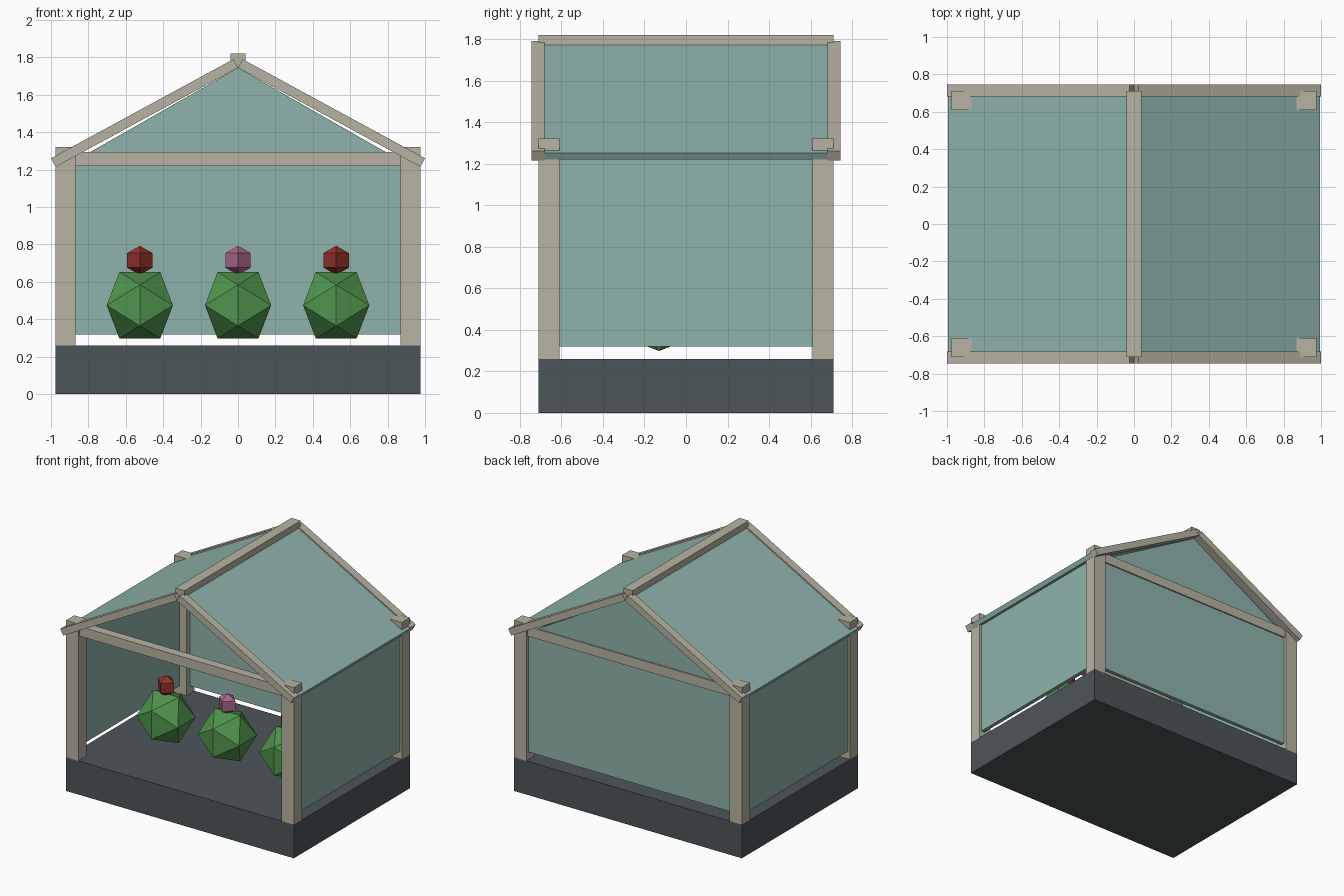
import bpy, bmesh, math
from mathutils import Vector

if "Cube" in bpy.data.objects:
    bpy.data.objects.remove(bpy.data.objects["Cube"], do_unlink=True)


def material(name, r, g, b):
    m = bpy.data.materials.new(name)
    m.use_nodes = True
    m.diffuse_color = (r, g, b, 1)
    m.node_tree.nodes["Principled BSDF"].inputs["Base Color"].default_value = (r, g, b, 1)
    return m


WOOD = material("pale wood", 0.48, 0.45, 0.37)
STONE = material("dark slate", 0.073, 0.09, 0.099)
GLASS = material("green glass", 0.28, 0.45, 0.41)
LEAF = material("leaf green", 0.08, 0.30, 0.075)
RED = material("red petals", 0.30, 0.033, 0.024)
PINK = material("pink petals", 0.42, 0.14, 0.28)


def finish(bm, name, mat):
    bmesh.ops.recalc_face_normals(bm, faces=bm.faces)
    me = bpy.data.meshes.new(name)
    bm.to_mesh(me)
    bm.free()
    me.materials.append(mat)
    ob = bpy.data.objects.new(name, me)
    bpy.context.collection.objects.link(ob)
    return ob


def prism(name, mat, outline, y0, y1):
    """Extrude an x-z outline from y0 to y1."""
    bm = bmesh.new()
    face = bm.faces.new([bm.verts.new((x, y0, z)) for x, z in outline])
    ext = bmesh.ops.extrude_face_region(bm, geom=[face])
    moved = [v for v in ext["geom"] if isinstance(v, bmesh.types.BMVert)]
    bmesh.ops.translate(bm, verts=moved, vec=(0, y1 - y0, 0))
    return finish(bm, name, mat)


def box(name, mat, x0, x1, y0, y1, z0, z1):
    return prism(name, mat, [(x0, z0), (x1, z0), (x1, z1), (x0, z1)], y0, y1)


# Roof slope: underside runs from the eave up to the apex
EAVE, APEX = Vector((0.975, 1.215)), Vector((0, 1.745))
run = (APEX - EAVE).normalized()
up = Vector((-run.y, run.x)) * -1


def slope(name, mat, side, low, high, y0, y1):
    pts = [EAVE + up * low, APEX + up * low, APEX + up * high, EAVE + up * high]
    return prism(name, mat, [(p.x * side, p.y) for p in pts], y0, y1)


# Base and ridge
box("base", STONE, -0.975, 0.975, -0.71, 0.71, 0, 0.26)
box("ridge_beam", WOOD, -0.04, 0.04, -0.71, 0.71, 1.745, 1.82)

# Posts, rafters, side glass and roof glass
for side, sname in ((1, "left"), (-1, "right")):
    for end, ename in ((-1, "front"), (1, "back")):
        box(f"{ename}_{sname}_post", WOOD, side * 0.87, side * 0.975,
            end * 0.61, end * 0.71, 0.26, 1.32)
        slope(f"{ename}_{sname}_rafter", WOOD, side, 0, 0.052, end * 0.682, end * 0.745)
    box(f"{sname}_wall_glass", GLASS, side * 0.93, side * 0.96, -0.61, 0.61, 0.32, 1.22)
    slope(f"{sname}_roof_glass", GLASS, side, 0.006, 0.042, -0.682, 0.682)

# Cross beams
for end, ename in ((-1, "front"), (1, "back")):
    box(f"{ename}_cross_beam", WOOD, -0.87, 0.87, end * 0.625, end * 0.695, 1.22, 1.295)

# Back wall glass and gable
box("back_wall_glass", GLASS, -0.87, 0.87, 0.655, 0.685, 0.32, 1.23)
prism("back_gable_glass", GLASS, [(-0.85, 1.26), (0.85, 1.26), (0, 1.745)], 0.655, 0.685)


def bush(name, x, y, z, size):
    """Icosahedron lying with one edge level on top."""
    bm = bmesh.new()
    phi = (1 + math.sqrt(5)) / 2
    for a in (-1, 1):
        for b in (-phi, phi):
            for co in ((a, 0, b), (b, a, 0), (0, b, a)):
                bm.verts.new(Vector(co) * size / phi)
    bmesh.ops.convex_hull(bm, input=bm.verts)
    finish(bm, name, LEAF).location = (x, y, z)


def flower(name, mat, x, y, z, r):
    bm = bmesh.new()
    bmesh.ops.create_uvsphere(bm, u_segments=4, v_segments=3, radius=r)
    finish(bm, name, mat).location = (x, y, z)


# Row of plants
for x, label, petals in ((-0.525, "right", RED), (0, "middle", PINK), (0.525, "left", RED)):
    bush(f"{label}_bush", x, -0.13, 0.475, 0.177)
    flower(f"{label}_flower", petals, x, -0.13, 0.715, 0.078)
